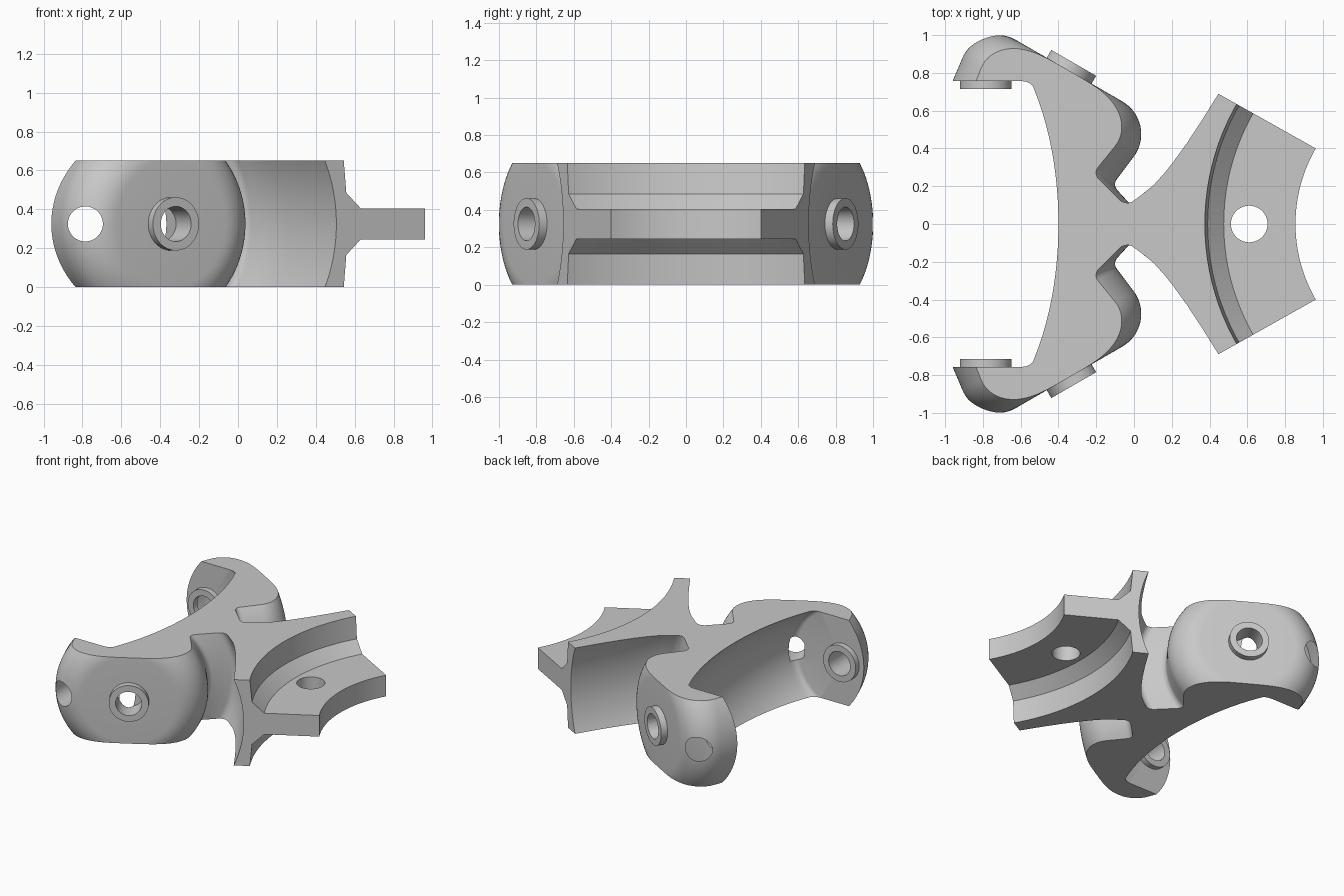
import bpy, bmesh
from math import radians, sin, cos, sqrt, tau
from mathutils import Vector, Matrix

cube = bpy.data.objects.get("Cube")
if cube:
    bpy.data.objects.remove(cube, do_unlink=True)

HEIGHT = 0.65
MID = HEIGHT / 2
UP = Vector((0, 0, 1))

grey = bpy.data.materials.new("plain grey")
grey.use_nodes = True
colour = (0.58, 0.58, 0.58, 1)
grey.diffuse_color = colour
grey.node_tree.nodes["Principled BSDF"].inputs["Base Color"].default_value = colour


def make_object(name, bm):
    bmesh.ops.remove_doubles(bm, verts=bm.verts, dist=1e-5)
    bmesh.ops.recalc_face_normals(bm, faces=bm.faces)
    mesh = bpy.data.meshes.new(name)
    bm.to_mesh(mesh)
    bm.free()
    mesh.materials.append(grey)
    obj = bpy.data.objects.new(name, mesh)
    bpy.context.collection.objects.link(obj)
    return obj


def revolve(name, profile, origin, axis=UP, closed=False, steps=128):
    """Turn a (radius, height) profile around an axis through origin."""
    bm = bmesh.new()
    verts = [bm.verts.new((r, 0, h)) for r, h in profile]
    pairs = list(zip(verts, verts[1:]))
    if closed:
        pairs.append((verts[-1], verts[0]))
    edges = [bm.edges.new(p) for p in pairs]
    bmesh.ops.spin(bm, geom=verts + edges, cent=(0, 0, 0), axis=UP,
                   angle=tau, steps=steps, use_duplicate=False)
    turn = UP.rotation_difference(Vector(axis)).to_matrix().to_4x4()
    bm.transform(Matrix.Translation(origin) @ turn)
    return make_object(name, bm)


def rod(name, radius, low, high, origin, axis=UP):
    return revolve(name, [(0, low), (radius, low), (radius, high), (0, high)],
                   origin, axis, steps=64)


def tube(name, low, high, origin, axis):
    ring = [(0.09, low), (0.137, low), (0.137, high), (0.09, high)]
    return revolve(name, ring, origin, axis, closed=True, steps=64)


def arc(cx, cy, radius, start, end, steps=8):
    angles = [radians(start + (end - start) * i / steps) for i in range(steps + 1)]
    return [(cx + radius * cos(a), cy + radius * sin(a)) for a in angles]


def smooth(obj):
    bpy.ops.object.select_all(action="DESELECT")
    obj.select_set(True)
    bpy.context.view_layer.objects.active = obj
    bpy.ops.object.shade_smooth_by_angle(angle=radians(35))


# Body blank: plan outline of one half, mirrored and extruded
FLANGE_X, FLANGE_R = 1.655, 0.8
TIP_X, TIP_Y = -0.785, 0.757
half = [(-1, 0), (-1, 1.05), (-0.9, 1.1), (0.2, 0.828)]
half += arc(FLANGE_X, 0, FLANGE_R, 150, 180, 16)
half[-1] = (FLANGE_X - FLANGE_R, 0)
outline = half + [(x, -y) for x, y in half[-2:0:-1]]
bm = bmesh.new()
base = bm.faces.new([bm.verts.new((x, y, 0)) for x, y in outline])
top = bmesh.ops.extrude_face_region(bm, geom=[base])
bmesh.ops.translate(bm, vec=(0, 0, HEIGHT),
                    verts=[v for v in top["geom"] if isinstance(v, bmesh.types.BMVert)])
body = make_object("body", bm)

cutters = []

# Barrel-shaped pocket turned between the two arm tips
corner = [(0, TIP_Y), (0.374, TIP_Y), (0.388, 0.754), (0.4, 0.745), (0.41, 0.73)]
barrel = [(r, -h) for r, h in corner]
barrel += arc(-2.356, 0, 2.86, -14.17, 14.17, 32)
barrel += corner[::-1]
cutters.append(revolve("pocket_cutter", barrel, (TIP_X, 0, MID), (0, 1, 0)))

# Turned recess that leaves a round, soft-edged, slightly tapered pad on each arm
recess = [(0, -0.018)] + arc(0.325, -0.218, 0.2, 90, -8, 14)
recess += arc(0.55, -0.395, 0.045, 172, 252, 6)
recess += arc(0.67, -0.428, 0.05, -103, -16, 8)
recess += [(0.738, -0.39), (0.763, -0.317), (0.778, -0.24), (0.789, -0.16),
           (0.8, -0.04), (0.808, 0.1), (0.813, 0.27), (0.813, 0.5), (0, 0.5)]

for side, label in ((1, "left"), (-1, "right")):
    pad = Vector((-0.334, side * 0.827, MID))
    outward = Vector((0.5, side * sqrt(0.75), 0))
    cutters.append(revolve("recess_cutter", recess, pad, outward))
    cutters.append(rod("pad_hole_cutter", 0.09, -0.125, 0.1, pad, outward))
    # Raised collars on the pad and on the inside of the arm tip
    smooth(tube(label + "_outer_collar", -0.025, 0.03, pad, outward))
    tip = Vector((TIP_X, side * TIP_Y, MID))
    inward = Vector((0, -side, 0))
    cutters.append(rod("tip_hole_cutter", 0.09, -0.4, 0.1, tip, inward))
    smooth(tube(label + "_inner_collar", -0.005, 0.042, tip, inward))

# Stepped flange, cut equally above and below the middle
for side in (1, -1):
    step = [(0.5, 0.4), (1.287, 0.4), (1.28, MID), (1.265, 0.16),
            (1.18, 0.08), (0.5, 0.08)]
    cutters.append(revolve("step_cutter", [(r, side * h) for r, h in step],
                           (FLANGE_X, 0, MID), closed=True))
cutters.append(rod("flange_hole_cutter", 0.097, -0.3, 0.3, (0.61, 0, MID)))

# Apply the cuts
for cutter in cutters:
    cutter.hide_render = True
    cut = body.modifiers.new(cutter.name, "BOOLEAN")
    cut.operation = "DIFFERENCE"
    cut.solver = "EXACT"
    cut.object = cutter
bpy.context.view_layer.update()
evaluated = body.evaluated_get(bpy.context.evaluated_depsgraph_get())
finished = bpy.data.meshes.new_from_object(evaluated)
body.modifiers.clear()
body.data = finished
for cutter in cutters:
    bpy.data.objects.remove(cutter, do_unlink=True)
smooth(body)
